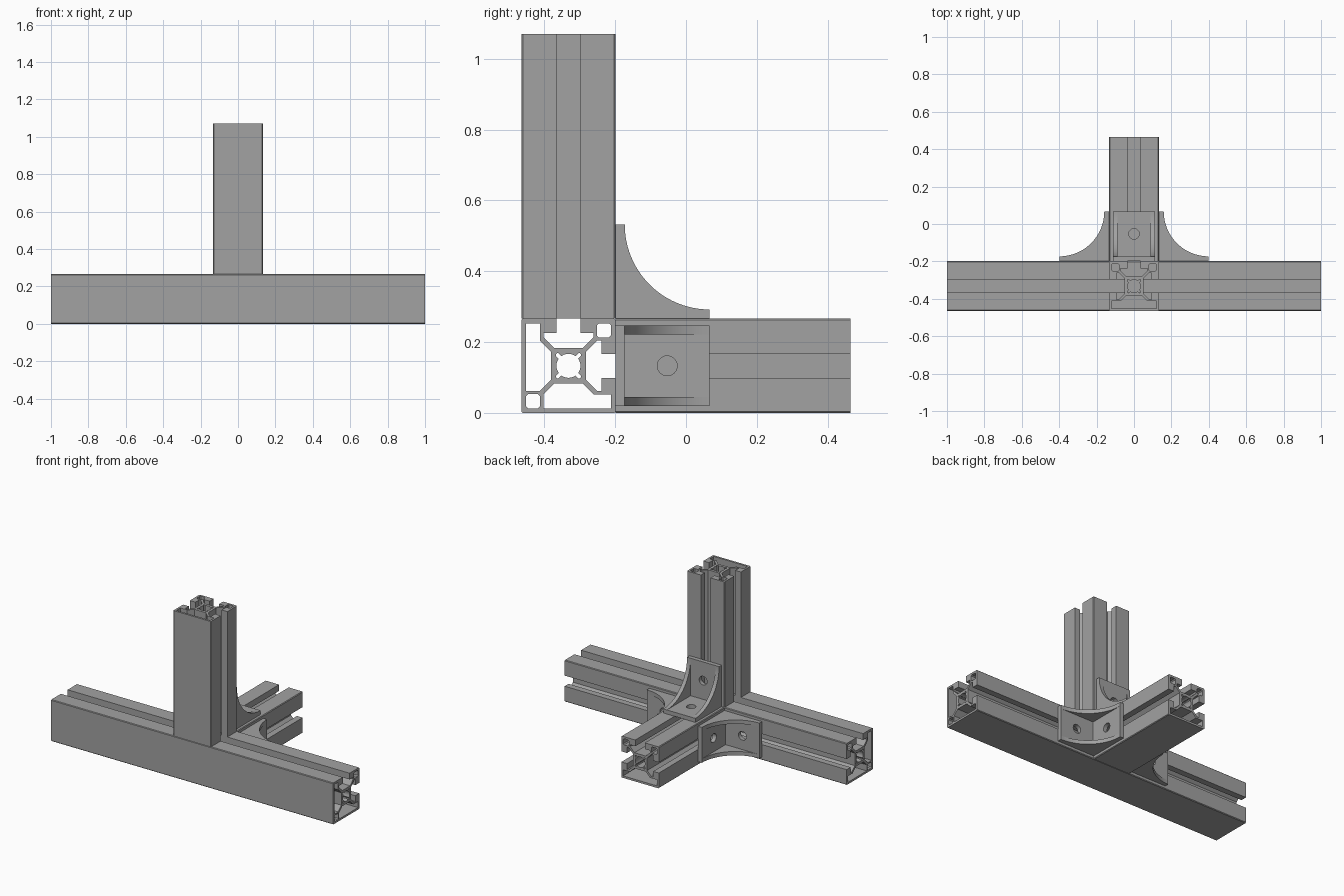
import bpy, bmesh
from math import sin, cos, pi, radians
from mathutils import Matrix, Vector

if "Cube" in bpy.data.objects:
    bpy.data.objects.remove(bpy.data.objects["Cube"])

GREY = (0.36, 0.36, 0.36, 1)
metal = bpy.data.materials.new("grey aluminium")
metal.use_nodes = True
metal.diffuse_color = GREY
shader = next(n for n in metal.node_tree.nodes if n.type == 'BSDF_PRINCIPLED')
shader.inputs["Base Color"].default_value = GREY

HALF = 0.133                       # half width of a beam
X, Y, Z = Vector((1, 0, 0)), Vector((0, 1, 0)), Vector((0, 0, 1))


def frame(origin, u, v):
    """Matrix whose local axes are u, v and u x v."""
    m = Matrix((u, v, u.cross(v))).transposed().to_4x4()
    m.translation = origin
    return m


def add_solid(bm, loops, matrix, start, end):
    """Extrude an outline with holes along local z."""
    edges = []
    for loop in loops:
        vs = [bm.verts.new(matrix @ Vector((p[0], p[1], start))) for p in loop]
        edges += [bm.edges.new((vs[i - 1], vs[i])) for i in range(len(vs))]
    fill = bmesh.ops.triangle_fill(bm, edges=edges, use_beauty=True)["geom"]
    faces = [g for g in fill if isinstance(g, bmesh.types.BMFace)]
    top = bmesh.ops.extrude_face_region(bm, geom=faces)["geom"]
    shift = matrix.to_3x3() @ Vector((0, 0, end - start))
    bmesh.ops.translate(bm, vec=shift, verts=[g for g in top if isinstance(g, bmesh.types.BMVert)])


def finish(bm, name):
    bmesh.ops.recalc_face_normals(bm, faces=bm.faces[:])
    mesh = bpy.data.meshes.new(name)
    bm.to_mesh(mesh)
    bm.free()
    mesh.materials.append(metal)
    ob = bpy.data.objects.new(name, mesh)
    bpy.context.collection.objects.link(ob)
    bpy.ops.object.select_all(action='DESELECT')
    ob.select_set(True)
    bpy.context.view_layer.objects.active = ob
    bpy.ops.object.shade_smooth_by_angle(angle=radians(30))


def turn(points, k):
    """Rotate points by k quarter turns."""
    for _ in range(k):
        points = [(-y, x) for x, y in points]
    return points


def circle(cx, cy, r, n=32):
    return [(cx + r * cos(2 * pi * i / n), cy + r * sin(2 * pi * i / n)) for i in range(n)]


def slot_section(closed):
    """Slotted section; sides run 0 top, 1 left, 2 bottom, 3 right."""
    slot, lip, wide, inner, floor, land = 0.034, 0.093, 0.071, 0.081, 0.05, 0.04
    cav, ch = 0.12, 0.004
    outline, holes = [], []
    right_half = [(slot, HALF), (slot, lip), (wide, lip), (wide, inner), (land, floor)]
    for k in range(4):
        before, after = (k - 1) % 4 in closed, (k + 1) % 4 in closed
        side = [(HALF - ch, HALF)]
        if k in closed:
            # hollow behind the closed face, reaching into corners beside open faces
            def end(s, short):
                tip = [(wide, cav)] if short else [(cav, inner), (cav, cav)]
                return [(s * x, y) for x, y in [(land, floor), (wide, inner)] + tip]
            holes.append(turn(end(1, before)[::-1] + end(-1, after), k))
        else:
            side += right_half + [(-x, y) for x, y in right_half[::-1]]
        side.append((-HALF + ch, HALF))
        outline += turn(side, k)
        # corner tube
        if (k in closed) == after:
            a, b, r = 0.08, 0.12, 0.006
            tube = [(-a - r, a), (-a, a + r), (-a, b - r), (-a - r, b),
                    (-b + r, b), (-b, b - r), (-b, a + r), (-b + r, a)]
            holes.append(turn(tube, k))
    # centre bore with four diagonal reliefs
    bore = []
    for k in range(4):
        quarter = [(0.034, t) for t in (-36, -24, -12, 0, 12, 24, 36)]
        quarter += [(0.045, 38), (0.048, 42), (0.048, 48), (0.045, 52)]
        bore += turn([(r * cos(radians(t)), r * sin(radians(t))) for r, t in quarter], k)
    return [outline] + holes + [bore]


def beam(name, closed, matrix, length):
    bm = bmesh.new()
    add_solid(bm, slot_section(closed), matrix, 0, length)
    finish(bm, name)


# Beams
FRONT, BACK, TOP = -0.465, -0.199, 2 * HALF
MID = FRONT + HALF
beam("cross_beam", {1, 2}, frame((-1, MID, HALF), Y, Z), 2)
beam("rear_beam", {2}, frame((0, 0.465, HALF), X, Z), 0.465 - BACK)
beam("upright_post", {2}, frame((0, MID, TOP), X, Y), 1.07 - TOP)


def bracket(name, origin, a, b):
    """Corner bracket with legs along a and b."""
    leg, t, w, g, hole = 0.266, 0.026, 0.1135, 0.025, 0.146
    c = a.cross(b)
    bm = bmesh.new()
    # curved side webs
    r = leg - t
    arc = [(leg - r * sin(i * pi / 48), leg - r * cos(i * pi / 48)) for i in range(25)]
    web = [(0, 0), (leg, 0)] + arc + [(0, leg)]
    for lo in (-w, w - g):
        add_solid(bm, [web], frame(origin, a, b), lo, lo + g)
    # drilled plates
    v = w - g
    for axis, start, lo in ((a, 0, -t), (b, t, 0)):
        plate = [(start, -v), (leg, -v), (leg, v), (start, v)]
        add_solid(bm, [plate, circle(hole, 0, 0.028)], frame(origin, axis, c), lo, lo + t)
    finish(bm, name)


# Brackets
bracket("upper_bracket", Vector((0, BACK, TOP)), Y, Z)
bracket("left_bracket", Vector((HALF, BACK, HALF)), X, Y)
bracket("right_bracket", Vector((-HALF, BACK, HALF)), -X, Y)
